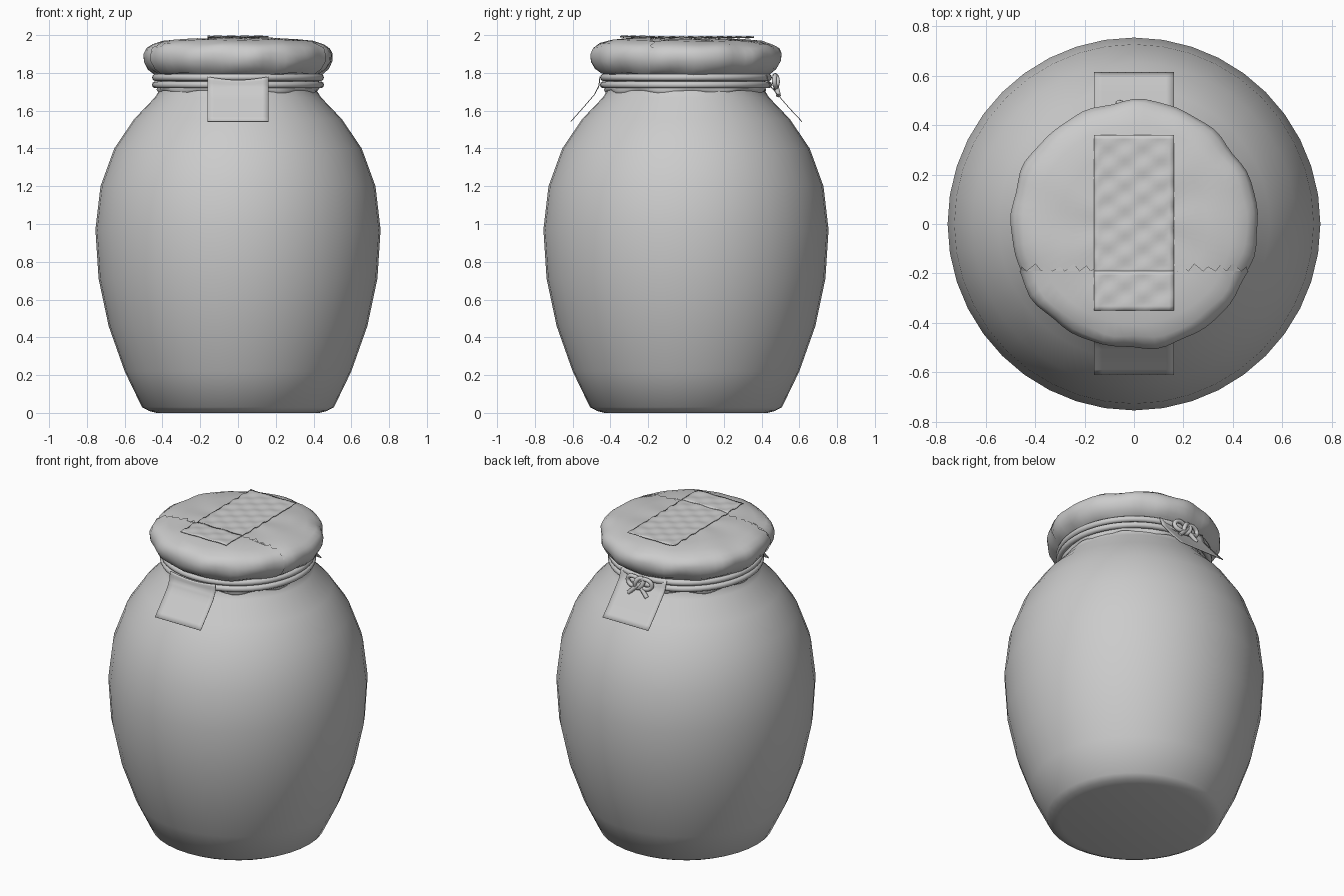
import bpy, bmesh, math
from math import sin, cos, pi

if "Cube" in bpy.data.objects:
    bpy.data.objects.remove(bpy.data.objects["Cube"])


def finish(name, bm, angle=40):
    bmesh.ops.recalc_face_normals(bm, faces=bm.faces)
    me = bpy.data.meshes.new(name)
    bm.to_mesh(me)
    bm.free()
    ob = bpy.data.objects.new(name, me)
    bpy.context.collection.objects.link(ob)
    bpy.ops.object.select_all(action='DESELECT')
    ob.select_set(True)
    bpy.context.view_layer.objects.active = ob
    bpy.ops.object.shade_smooth_by_angle(angle=math.radians(angle))
    return ob


def lathe(profile, n, wobble=lambda a, i: (0, 0)):
    """Revolve (r, z) points; wobble returns radius and height offsets."""
    bm = bmesh.new()
    rings = []
    for i, (r, z) in enumerate(profile):
        if r == 0:
            rings.append([bm.verts.new((0, 0, z))] * n)
            continue
        ring = []
        for k in range(n):
            a = 2 * pi * k / n
            dr, dz = wobble(a, i)
            ring.append(bm.verts.new(((r + dr) * cos(a), (r + dr) * sin(a), z + dz)))
        rings.append(ring)
    for p, q in zip(rings, rings[1:]):
        for k in range(n):
            j = (k + 1) % n
            bm.faces.new(list(dict.fromkeys((p[k], p[j], q[j], q[k]))))
    return bm


def sheet(name, nx, ny, f, thick=0.004):
    """Thin sheet from a function of u, v in 0..1."""
    bm = bmesh.new()
    g = [[bm.verts.new(f(i / nx, j / ny)) for j in range(ny + 1)] for i in range(nx + 1)]
    for i in range(nx):
        for j in range(ny):
            bm.faces.new((g[i][j], g[i + 1][j], g[i + 1][j + 1], g[i][j + 1]))
    ob = finish(name, bm)
    m = ob.modifiers.new("thickness", 'SOLIDIFY')
    m.thickness = thick
    m.offset = 0
    return ob


def lerp_path(pts, t):
    s = t * (len(pts) - 1)
    i = min(int(s), len(pts) - 2)
    f = s - i
    return [a + (b - a) * f for a, b in zip(pts[i], pts[i + 1])]


# Jar body
finish("jar_body", lathe([
    (0, 0), (0.43, 0), (0.47, 0.01), (0.508, 0.03), (0.60, 0.22), (0.685, 0.46),
    (0.738, 0.71), (0.755, 0.97), (0.728, 1.20), (0.655, 1.40), (0.55, 1.555),
    (0.44, 1.67), (0.415, 1.71), (0.41, 1.80), (0, 1.80)], 40), 50)

# Cloth cover: rounded cap, pinched neck and ruffled hem
cap = [(0, 1.981), (0.15, 1.981), (0.30, 1.977), (0.40, 1.968), (0.455, 1.95),
       (0.485, 1.93), (0.50, 1.90), (0.497, 1.86), (0.475, 1.82), (0.445, 1.797)]
hem = [(0.425, 1.785), (0.422, 1.73), (0.428, 1.712), (0.42, 1.70)]


def crumple(a, i):
    if i < 4:
        return 0, 0.003 * sin(7 * a + i)
    if i > 10:
        return 0.006 * sin(11 * a), 0.008 * sin(9 * a + 1)
    w = 0.004 * sin(5 * a + 1) + 0.004 * sin(11 * a + 0.7 * i) + 0.003 * sin(17 * a)
    return w, 0.003 * sin(9 * a + i)


finish("cloth_cover", lathe(cap + hem, 72, crumple), 60)

# Overlapping front sheet, cut straight at y = -0.19
SEAM = -0.19
bm = lathe([(r + 0.006 * (r > 0), z + 0.006 * (i < 6)) for i, (r, z) in enumerate(cap)], 72, crumple)
bmesh.ops.bisect_plane(bm, geom=bm.verts[:] + bm.edges[:] + bm.faces[:],
                       plane_co=(0, SEAM, 0), plane_no=(0, 1, 0), clear_outer=True)
finish("overlap_sheet", bm, 60)


# Pinked edge teeth along the seam
def top_z(x, y):
    r = math.hypot(x, y)
    for (r0, z0), (r1, z1) in zip(cap, cap[1:]):
        if r <= r1:
            return z0 + (z1 - z0) * (r - r0) / (r1 - r0) + 0.006
    return 1.93


bm = bmesh.new()
for s in (-1, 1):
    x = 0.02
    k = 0
    while x < 0.45:
        w = (0.045, 0.06, 0.05)[k % 3]
        h = (0.022, 0.03, 0.018)[k % 3]
        x2 = min(x + w, 0.46)
        tri = [(s * x, SEAM), (s * x2, SEAM), (s * (x + w * 0.4), SEAM + h)]
        bm.faces.new([bm.verts.new((p, q, top_z(p, q))) for p, q in tri])
        x = x2
        k += 1
finish("pinked_edge", bm)

# Puckered paper seal across the lid, laid in two overlapping lengths
for name, y0, y1, lift in (("seal_back", -0.20, 0.36, 0.0), ("seal_front", -0.35, -0.19, 0.003)):
    def seal(u, v):
        x, y = -0.162 + 0.324 * u, y0 + (y1 - y0) * v
        edge = min(1, (0.162 - abs(x)) / 0.04)
        return (x, y, 1.989 + lift + 0.004 * sin(44 * x) * sin(62 * y) + 0.002 * sin(75 * y) * (1 - edge))
    sheet(name, 16, max(8, int((y1 - y0) * 60)), seal, 0.005)

# Hanging paper ends, front and back
paths = {"seal_tail_front": [(-0.456, 1.78), (-0.462, 1.73), (-0.485, 1.685), (-0.545, 1.615), (-0.61, 1.542)],
         "seal_tail_back": [(0.425, 1.79), (0.447, 1.73), (0.485, 1.685), (0.55, 1.61), (0.614, 1.542)]}
for name, path in paths.items():
    def tail(u, v):
        y, z = lerp_path(path, v)
        x = -0.162 + 0.324 * u
        sag = 0.018 * sin(pi * u) * max(0, 1 - 3 * v)
        return (x, y, z - sag)
    sheet(name, 10, 12, tail)

# Cord wound twice round the neck
for i, z in enumerate((1.776, 1.737)):
    bpy.ops.mesh.primitive_torus_add(major_radius=0.436, minor_radius=0.019,
                                     major_segments=56, minor_segments=10, location=(0, 0, z))
    ob = bpy.context.object
    ob.name = "cord_%d" % (i + 1)
    bpy.ops.object.shade_smooth()


# Knot at the back: loops, wraps and loose ends
def cord(name, pts, closed=False):
    cu = bpy.data.curves.new(name, 'CURVE')
    cu.dimensions = '3D'
    cu.bevel_depth = 0.013
    cu.bevel_resolution = 2
    cu.resolution_u = 5
    cu.use_fill_caps = True
    sp = cu.splines.new('BEZIER')
    sp.bezier_points.add(len(pts) - 1)
    for b, p in zip(sp.bezier_points, pts):
        b.co = p
        b.handle_left_type = b.handle_right_type = 'AUTO'
    sp.use_cyclic_u = closed
    bpy.context.collection.objects.link(bpy.data.objects.new(name, cu))


for s, side in ((-1, "left"), (1, "right")):
    cord("knot_loop_" + side, [(0, 0.468, 1.755), (s * 0.05, 0.472, 1.785), (s * 0.085, 0.468, 1.755),
                               (s * 0.045, 0.475, 1.725)], True)
    cord("knot_end_" + side, [(s * -0.02, 0.468, 1.76), (s * 0.03, 0.482, 1.715), (s * 0.065, 0.49, 1.68)])
cord("knot_wrap", [(-0.02, 0.47, 1.785), (0.02, 0.485, 1.755), (0.015, 0.475, 1.72), (-0.02, 0.48, 1.74)], True)
